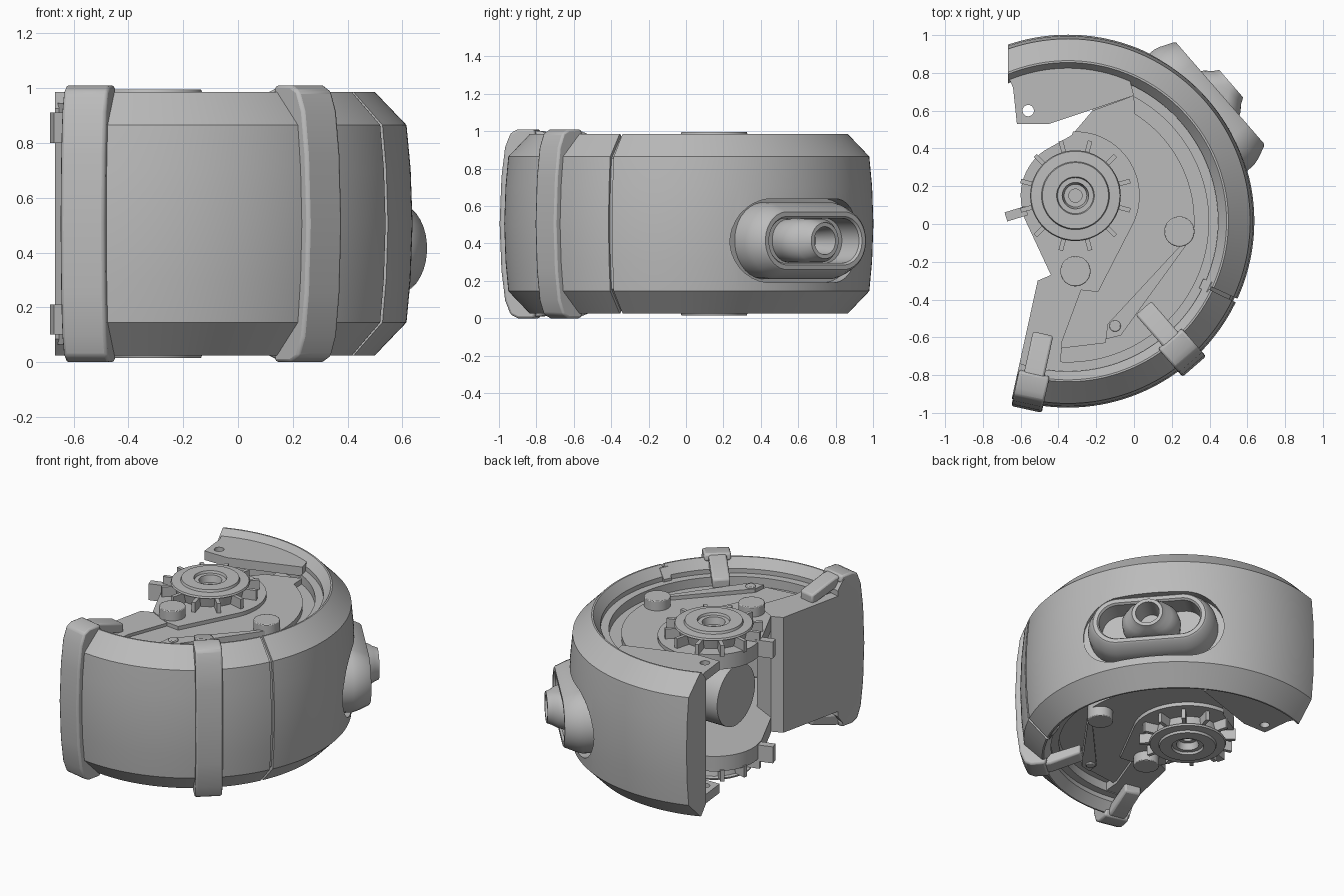
import bpy, bmesh, math
from mathutils import Vector, Matrix

cube = bpy.data.objects.get("Cube")
if cube:
    bpy.data.objects.remove(cube)

MID = 0.505                      # height of the symmetry plane
C = Vector((-0.35, 0.015, 0))    # centre of the curved shell
HUB = Vector((-0.31, 0.15, 0))   # centre of the hub

grey = bpy.data.materials.new("plain_grey")
grey.use_nodes = True
grey.diffuse_color = (0.5, 0.5, 0.5, 1)
grey.node_tree.nodes["Principled BSDF"].inputs["Base Color"].default_value = grey.diffuse_color


def shade(ob):
    bpy.ops.object.select_all(action='DESELECT')
    ob.select_set(True)
    bpy.context.view_layer.objects.active = ob
    bpy.ops.object.shade_smooth_by_angle(angle=math.radians(30))


def mirror_z(ob):
    ob.modifiers.new("mirror", 'MIRROR').use_axis = (False, False, True)


def finish(name, bm, bevel=0, mirror=False):
    """Turn a bmesh into a shaded object whose origin lies on the mid plane."""
    bmesh.ops.recalc_face_normals(bm, faces=bm.faces)
    mesh = bpy.data.meshes.new(name)
    bm.to_mesh(mesh)
    bm.free()
    ob = bpy.data.objects.new(name, mesh)
    bpy.context.collection.objects.link(ob)
    ob.location.z = MID
    mesh.materials.append(grey)
    shade(ob)
    if bevel:
        mod = ob.modifiers.new("bevel", 'BEVEL')
        mod.width, mod.segments, mod.limit_method = bevel, 2, 'ANGLE'
    if mirror:
        mirror_z(ob)
    return ob


def loft(loops):
    """Skin equal-length point loops and cap both ends."""
    bm = bmesh.new()
    rings = [[bm.verts.new(p) for p in loop] for loop in loops]
    n = len(rings[0])
    for a, b in zip(rings, rings[1:]):
        for i in range(n):
            j = (i + 1) % n
            bm.faces.new((a[i], a[j], b[j], b[i]))
    bm.faces.new(rings[0])
    bm.faces.new(rings[-1])
    return bm


def arc(centre, r, a0, a1, step=3):
    n = max(2, round(abs(a1 - a0) / step))
    angles = [math.radians(a0 + (a1 - a0) * i / n) for i in range(n + 1)]
    return [(centre.x + r * math.cos(a), centre.y + r * math.sin(a)) for a in angles]


def prism(name, pts, z0, z1, **kw):
    return finish(name, loft([[(x, y, z) for x, y in pts] for z in (z0, z1)]), **kw)


def disc(name, x, y, r, z0, z1, **kw):
    return prism(name, arc(Vector((x, y, 0)), r, 0, 352, 8), z0, z1, **kw)


def both(upper):
    """Complete a cross-section by reflecting its upper half."""
    return upper + [(r, -z) for r, z in reversed(upper) if z > 0]


def sweep(profile, a0, a1):
    n = round(abs(a1 - a0) / 2)
    loops = []
    for i in range(n + 1):
        a = math.radians(a0 + (a1 - a0) * i / n)
        loops.append([(C.x + r * math.cos(a), C.y + r * math.sin(a), z) for r, z in profile])
    return loft(loops)


def trim(bm, point, normal):
    """Cut the end of a swept section off along a flat plane."""
    geom = bm.verts[:] + bm.edges[:] + bm.faces[:]
    bmesh.ops.bisect_plane(bm, geom=geom, plane_co=point, plane_no=normal, clear_outer=True)
    bmesh.ops.holes_fill(bm, edges=[e for e in bm.edges if e.is_boundary])
    return bm


def cut(ob, cutter):
    mod = ob.modifiers.new("cut", 'BOOLEAN')
    mod.operation, mod.object, mod.solver = 'DIFFERENCE', cutter, 'EXACT'
    bpy.context.view_layer.update()
    bpy.context.view_layer.objects.active = ob
    bpy.ops.object.modifier_apply(modifier=mod.name)
    bpy.data.objects.remove(cutter)
    shade(ob)


# Curved outer shell in two sections, with a shallow groove between them
shell_profile = both([(0.795, 0.42), (0.84, 0.48), (0.85, 0.48), (0.965, 0.36),
                      (0.98, 0.2), (0.987, 0)])
rear_shell = finish("rear_shell", trim(sweep(shell_profile, -24.6, 126), (-0.668, 0, 0), (-1, 0, 0)))
finish("front_shell", trim(sweep(shell_profile, -25.8, -124), (-0.51, -0.3, 0), (-0.57, 0.125, 0)))
finish("groove_floor", sweep([(r - 0.016, z * 0.97) for r, z in shell_profile], -23, -27))

# Lip inside the shell, top and bottom
lip = [(0.745, 0.3), (0.745, 0.39), (0.80, 0.39), (0.80, 0.3)]
finish("inner_lip", sweep(lip, -104, 82), mirror=True)

# Stepped cover plates, top and bottom
left_edge = [(-0.44, -0.27), (-0.58, 0.03)]
hub_side = arc(HUB, 0.29, 195, 125, 6) + [(-0.33, 0.47)]
prism("floor_plate", arc(C, 0.77, 80, -104) + left_edge + hub_side + [(-0.22, 0.6)],
      0.29, 0.33, mirror=True)
prism("cover_plate", [(-0.22, 0.6), (0, 0.68)] + arc(C, 0.67, 58, -4)
      + [(0.24, -0.12), (-0.14, -0.53), (-0.15, -0.63), (-0.4, -0.66), (-0.3, -0.36)]
      + left_edge + hub_side, 0.3, 0.365, mirror=True)
prism("hub_plate", arc(HUB, 0.34, 92, -25, 5) + [(-0.19, -0.36), (-0.28, -0.35)]
      + left_edge + hub_side, 0.31, 0.39, mirror=True)
prism("cover_strap", [(0.24, -0.12), (0.3, -0.08), (-0.07, -0.59), (-0.15, -0.61), (-0.14, -0.53)],
      0.31, 0.39, mirror=True)

# Bolted tab at the rear end of the shell
tab = prism("rear_tab", [(-0.665, 0.78), (-0.64, 0.72), (-0.62, 0.53), (-0.45, 0.53), (0, 0.68)]
            + arc(C, 0.81, 66, 113), 0.38, 0.44)
cut(tab, disc("hole_cutter", -0.56, 0.6, 0.03, 0.3, 0.5))
mirror_z(tab)

# Solid wall closing the front end
prism("end_wall", [(-0.28, -0.35), (-0.44, -0.27), (-0.51, -0.3), (-0.635, -0.87),
                   (-0.4, -0.87), (-0.38, -0.62)], -0.385, 0.385)

# Round bosses on the covers
for name, x, y, r, top in (("side_boss", 0.24, -0.04, 0.08, 0.43),
                           ("hub_boss", -0.31, -0.25, 0.08, 0.455),
                           ("small_stud", -0.1, -0.54, 0.03, 0.4)):
    disc(name, x, y, r, 0.3, top, mirror=True, bevel=0.005)

# Turned hub: overhanging flange, raised cap and stepped bore
hub_profile = [(0.2, 0.37), (0.22, 0.455), (0.24, 0.46), (0.235, 0.472), (0.18, 0.475), (0.175, 0.49),
               (0.1, 0.49), (0.095, 0.475), (0.07, 0.475), (0.06, 0.43), (0.035, 0.43), (0.035, 0.37)]
finish("hub", loft([[(x, y, z) for x, y in arc(HUB, r, 0, 354, 6)] for r, z in hub_profile]),
       mirror=True)


def radial_box(name, centre, angle, r0, r1, width, z0, z1):
    a = math.radians(angle)
    u, t = Vector((math.cos(a), math.sin(a), 0)), Vector((-math.sin(a), math.cos(a), 0))
    pts = [centre + u * r + t * s * width / 2 for r, s in ((r0, -1), (r1, -1), (r1, 1), (r0, 1))]
    prism(name, [(p.x, p.y) for p in pts], z0, z1, mirror=True)


for k in range(12):
    radial_box("hub_tooth", HUB, 15 + 30 * k, 0.2, 0.3, 0.024, 0.38, 0.455)
radial_box("hub_latch", HUB, 197, 0.27, 0.385, 0.05, 0.295, 0.405)

# Drum lying inside the housing
bm = bmesh.new()
bmesh.ops.create_cone(bm, cap_ends=True, segments=48, radius1=0.2, radius2=0.2, depth=0.8,
                      matrix=Matrix.Translation((-0.04, 0.1, 0)) @ Matrix.Rotation(math.pi / 2, 4, 'Y'))
finish("inner_drum", bm)


# Clips wrapping around the shell
def clip_part(name, angle, profile, width, mirror=False):
    a = math.radians(angle)
    u, t = Vector((math.cos(a), math.sin(a), 0)), Vector((-math.sin(a), math.cos(a), 0))
    loops = [[C + u * r + t * s * width / 2 + Vector((0, 0, z)) for r, z in profile] for s in (-1, 1)]
    finish(name, loft(loops), bevel=0.012, mirror=mirror)


band = [(1.02, 0), (1.01, 0.25), (0.99, 0.41), (0.96, 0.485), (0.92, 0.505), (0.83, 0.505)]
inside = [(0.82, 0.46), (0.85, 0.45), (0.945, 0.35), (0.955, 0)]
outer = [(r, -z) for r, z in reversed(band[1:])] + band
band_profile = outer + inside + [(r, -z) for r, z in reversed(inside[:-1])]
for side, angle in (("right", 257.6), ("left", -49)):
    clip_part(side + "_clip_band", angle, band_profile, 0.165)
    clip_part(side + "_clip_arm", angle,
              [(0.88, 0.5), (0.8, 0.495), (0.61, 0.435), (0.61, 0.37), (0.8, 0.42), (0.88, 0.45)],
              0.11, mirror=True)

# Nozzle housing: lofted rounded slots facing outward from the shell
A = math.radians(41)
U, T = Vector((math.cos(A), math.sin(A), 0)), Vector((-math.sin(A), math.cos(A), 0))
NOZZLE = C - T * 0.018 + Vector((0, 0, 0.415 - MID))


def slot_loop(radius, out, straight=0.2):
    pts = []
    for i in range(32):
        a = 2 * math.pi * (i + 0.5) / 32
        shift = straight if math.cos(a) > 0 else -straight
        pts.append(NOZZLE + U * out + T * (radius * math.cos(a) + shift)
                   + Vector((0, 0, radius * math.sin(a))))
    return pts


cut(rear_shell, finish("pocket_cutter", loft([slot_loop(0.225, n, 0.22) for n in (0.86, 1.2)])))
finish("nozzle_housing", loft([slot_loop(r, n) for r, n in (
    (0.205, 0.85), (0.205, 0.94), (0.195, 0.975), (0.165, 1.045), (0.155, 1.053),
    (0.13, 1.053), (0.12, 1.04), (0.12, 0.9))]))

# Swivelling nozzle: flattened body narrowing to an open round bore
finish("nozzle", loft([slot_loop(r, n, s) for r, n, s in (
    (0.115, 0.88, 0.055), (0.118, 0.95, 0.065), (0.118, 1.02, 0.06), (0.115, 1.07, 0.03),
    (0.105, 1.1, 0.01), (0.097, 1.13, 0), (0.075, 1.13, 0), (0.065, 0.98, 0))]))
